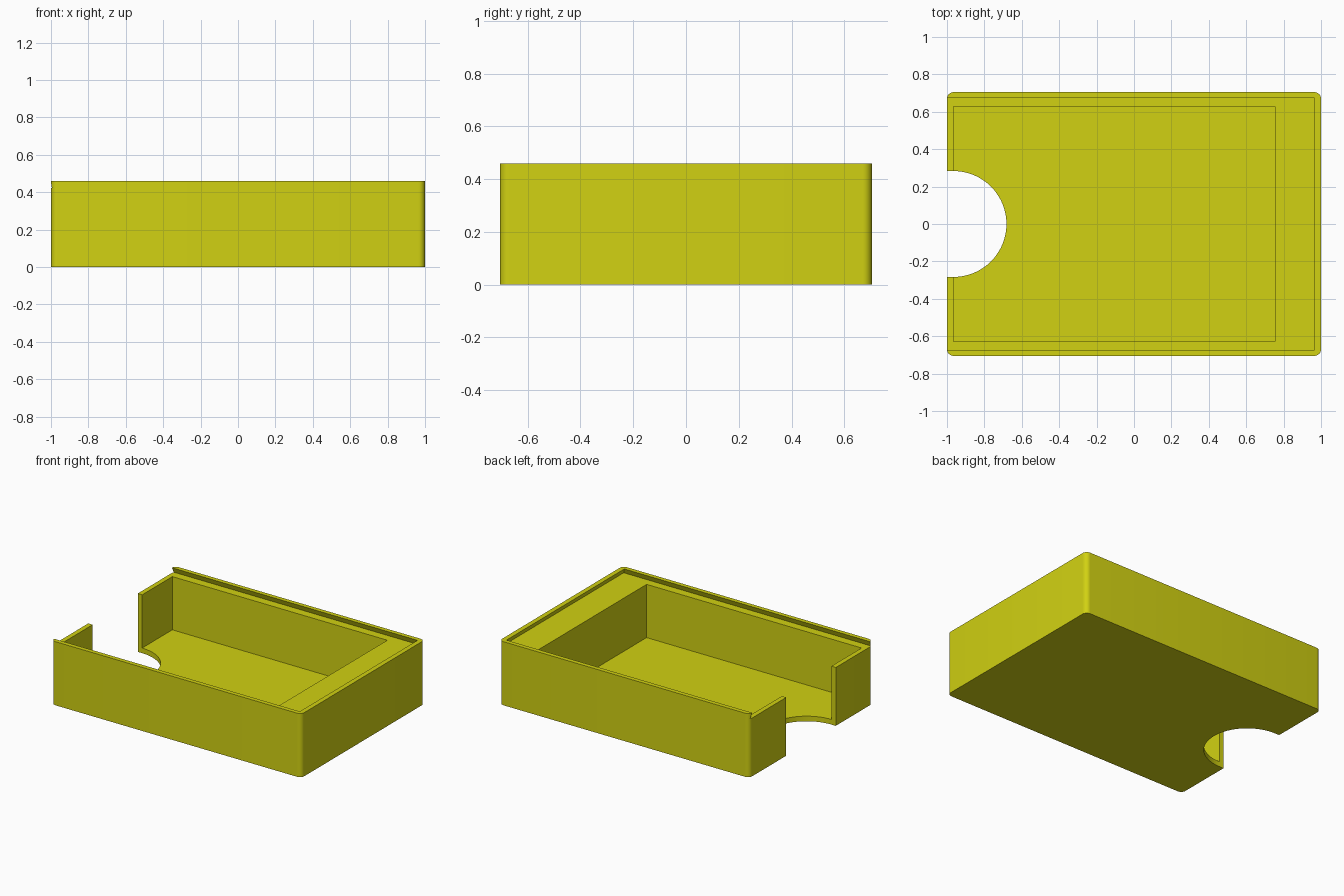
import bpy, bmesh, math

if "Cube" in bpy.data.objects:
    bpy.data.objects.remove(bpy.data.objects["Cube"])

HX, HY, H = 1.0, 0.705, 0.46      # half length, half width, height
R = 0.035                         # vertical corner radius
FLOOR, LEDGE = 0.037, 0.422       # tray floor and lid ledge heights

yellow = bpy.data.materials.new("yellow")
yellow.diffuse_color = (0.64, 0.64, 0.006, 1)
yellow.use_nodes = True
yellow.node_tree.nodes["Principled BSDF"].inputs["Base Color"].default_value = yellow.diffuse_color


def loft(name, low, high, z0, z1):
    """Solid between two outlines with the same number of points."""
    bm = bmesh.new()
    a = [bm.verts.new((x, y, z0)) for x, y in low]
    b = [bm.verts.new((x, y, z1)) for x, y in high]
    n = len(a)
    bm.faces.new(a[::-1])
    bm.faces.new(b)
    for i in range(n):
        j = (i + 1) % n
        bm.faces.new((a[i], a[j], b[j], b[i]))
    bmesh.ops.recalc_face_normals(bm, faces=bm.faces)
    mesh = bpy.data.meshes.new(name)
    bm.to_mesh(mesh)
    bm.free()
    mesh.materials.append(yellow)
    ob = bpy.data.objects.new(name, mesh)
    bpy.context.collection.objects.link(ob)
    return ob


def rect(x0, x1, hy):
    return [(x0, -hy), (x1, -hy), (x1, hy), (x0, hy)]


def arc(cx, cy, r, start, end, steps):
    return [(cx + r * math.cos(math.radians(start + (end - start) * i / steps)),
             cy + r * math.sin(math.radians(start + (end - start) * i / steps)))
            for i in range(steps + 1)]


# Outer block with rounded vertical corners
outline = []
for k, (sx, sy) in enumerate([(1, 1), (-1, 1), (-1, -1), (1, -1)]):
    outline += arc(sx * (HX - R), sy * (HY - R), R, 90 * k, 90 * k + 90, 8)
box = loft("sliding_lid_box", outline, outline, 0, H)

# Storage cavity
well = rect(-0.965, 0.755, 0.628)
cavity = loft("cavity_cutter", well, well, FLOOR, 0.6)

# Undercut lid slot, open at the left end and wider at the bottom
under = 0.016
top = H + 0.01
extra = under * (top - LEDGE) / (H - LEDGE)
slot = loft("lid_slot_cutter", rect(-1.1, 0.965 + under, 0.673 + under),
            rect(-1.1, 0.965 + under - extra, 0.673 + under - extra), LEDGE, top)

# Round thumb cutout through the left wall and floor
thumb_outline = [(-1.1, -0.283)] + arc(-0.965, 0, 0.283, -90, 90, 40) + [(-1.1, 0.283)]
thumb = loft("thumb_cutter", thumb_outline, thumb_outline, -0.1, 0.6)

# Cut the block, then remove the cutters
bpy.context.view_layer.objects.active = box
box.select_set(True)
for cutter in (cavity, slot, thumb):
    mod = box.modifiers.new(cutter.name, "BOOLEAN")
    mod.operation = "DIFFERENCE"
    mod.solver = "EXACT"
    mod.object = cutter
    bpy.ops.object.modifier_apply(modifier=mod.name)
    bpy.data.objects.remove(cutter)

bpy.ops.object.shade_smooth_by_angle(angle=math.radians(30))
